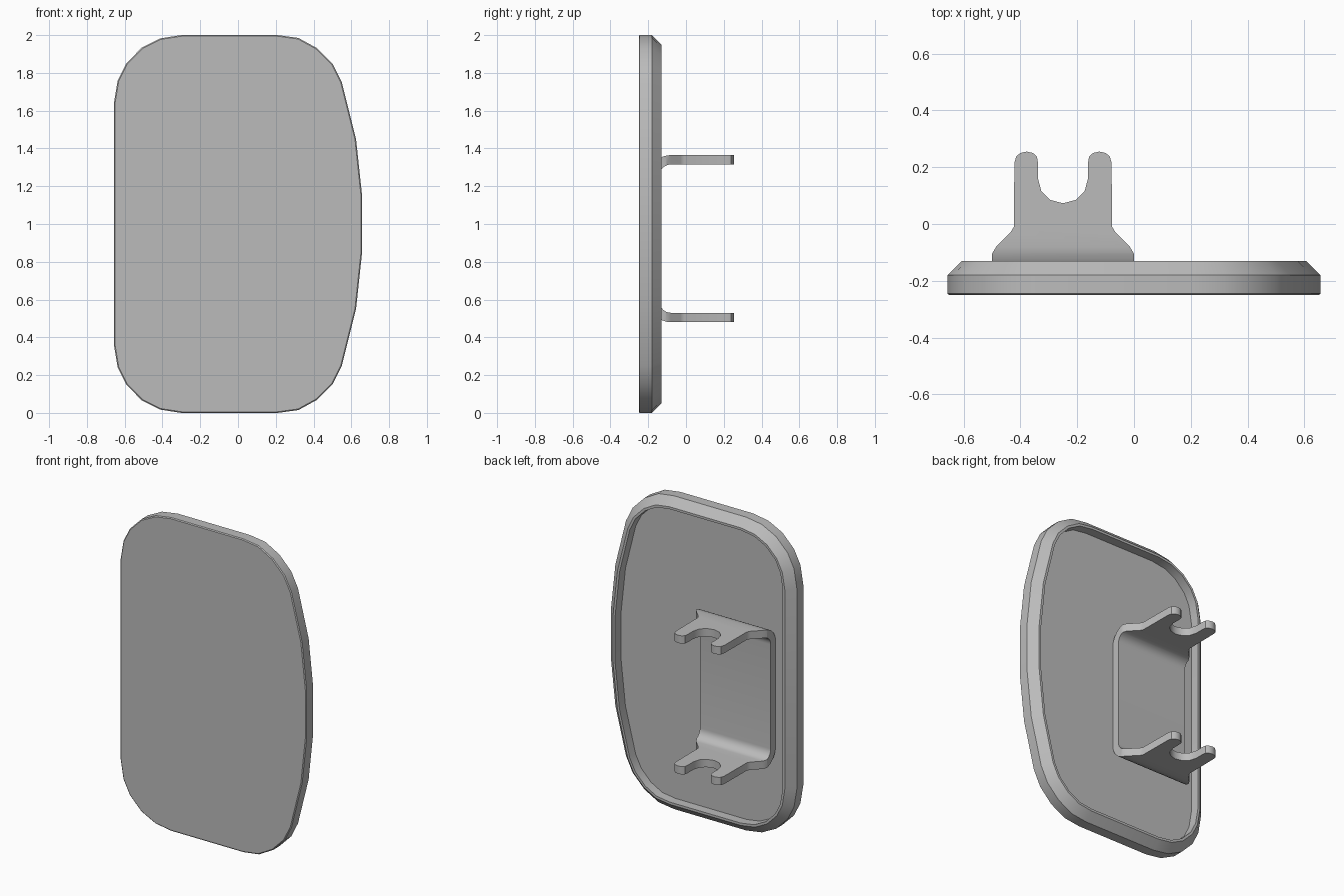
import bpy, bmesh, math
from mathutils import Vector

default = bpy.data.objects.get("Cube")
if default:
    bpy.data.objects.remove(default, do_unlink=True)

# Single plain grey
GREY = (0.5, 0.5, 0.5, 1)
grey = bpy.data.materials.new("plain grey")
grey.use_nodes = True
grey.diffuse_color = GREY
grey.node_tree.nodes["Principled BSDF"].inputs["Base Color"].default_value = GREY


def finish(name, bm):
    bmesh.ops.recalc_face_normals(bm, faces=bm.faces)
    mesh = bpy.data.meshes.new(name)
    bm.to_mesh(mesh)
    bm.free()
    mesh.materials.append(grey)
    ob = bpy.data.objects.new(name, mesh)
    bpy.context.collection.objects.link(ob)
    return ob


def loft(name, rings):
    """Skin closed rings of equal length and cap both ends."""
    bm = bmesh.new()
    rows = [[bm.verts.new(p) for p in ring] for ring in rings]
    n = len(rows[0])
    for a, b in zip(rows, rows[1:]):
        for i in range(n):
            j = (i + 1) % n
            bm.faces.new((a[i], a[j], b[j], b[i]))
    bm.faces.new(rows[0])
    bm.faces.new(rows[-1])
    return finish(name, bm)


def inset(points, d):
    """Move a clockwise outline inwards by d with mitred corners."""
    out = []
    for i, p in enumerate(points):
        p = Vector(p)
        e1 = (p - Vector(points[i - 1])).normalized()
        e2 = (Vector(points[(i + 1) % len(points)]) - p).normalized()
        n1, n2 = Vector((e1.y, -e1.x)), Vector((e2.y, -e2.x))
        out.append(p + (n1 + n2) * d / (1 + n1.dot(n2)))
    return out


def smooth(ob, angle):
    bpy.ops.object.select_all(action='DESELECT')
    ob.select_set(True)
    bpy.context.view_layer.objects.active = ob
    bpy.ops.object.shade_smooth_by_angle(angle=math.radians(angle))


# Plate: upper half outline (x, z), mirrored about mid height
upper = [(-0.657, 1.64), (-0.637, 1.76), (-0.592, 1.85), (-0.51, 1.933),
         (-0.41, 1.983), (-0.30, 2.0), (0.21, 2.0), (0.32, 1.985), (0.42, 1.93),
         (0.503, 1.845), (0.55, 1.75), (0.625, 1.45), (0.657, 1.15)]
outline = upper + [(x, 2 - z) for x, z in reversed(upper)]

# Front edge, side wall, back chamfer, thin rim, recessed back panel
steps = [(-0.25, 0.006), (-0.245, 0), (-0.18, 0), (-0.13, 0.05),
         (-0.13, 0.065), (-0.19, 0.065)]
plate = loft("plate", [[(p.x, y, p.y) for p in inset(outline, d)] for y, d in steps])
smooth(plate, 30)

# Bracket: bent sheet section (y, z) swept across x
MID, HALF, R_IN, T = 0.9225, 0.4425, 0.06, 0.05


def bend(radius):
    cy, cz = -0.08, HALF - R_IN - T
    arc = [math.pi / 2 * i / 8 for i in range(9)]
    half = [(0.3, cz + radius)]
    half += [(cy - radius * math.sin(a), cz + radius * math.cos(a)) for a in arc]
    return half + [(y, -z) for y, z in reversed(half)]


section = bend(R_IN + T) + bend(R_IN)[::-1]
bracket = loft("bracket", [[(x, y, MID + z) for y, z in section] for x in (-0.6, 0.1)])

# Forked outline (distance from fork centre, y) trims the sheet
side = [(0.25, -0.3), (0.25, -0.105), (0.235, -0.08), (0.185, -0.03), (0.173, -0.01),
        (0.171, 0.215), (0.165, 0.238), (0.15, 0.25), (0.128, 0.255), (0.106, 0.25),
        (0.092, 0.238), (0.088, 0.215), (0.088, 0.16), (0.076, 0.115),
        (0.046, 0.085), (0, 0.073)]
fork = [(-0.25 + x, y) for x, y in side] + [(-0.25 - x, y) for x, y in side[-2::-1]]
cutter = loft("fork_cutter", [[(x, y, z) for x, y in fork] for z in (0.3, 1.6)])
cutter.hide_render = True

trim = bracket.modifiers.new("fork shape", 'BOOLEAN')
trim.operation = 'INTERSECT'
trim.solver = 'EXACT'
trim.object = cutter
bpy.context.view_layer.objects.active = bracket
bpy.ops.object.modifier_apply(modifier=trim.name)
bpy.data.objects.remove(cutter, do_unlink=True)
smooth(bracket, 35)
